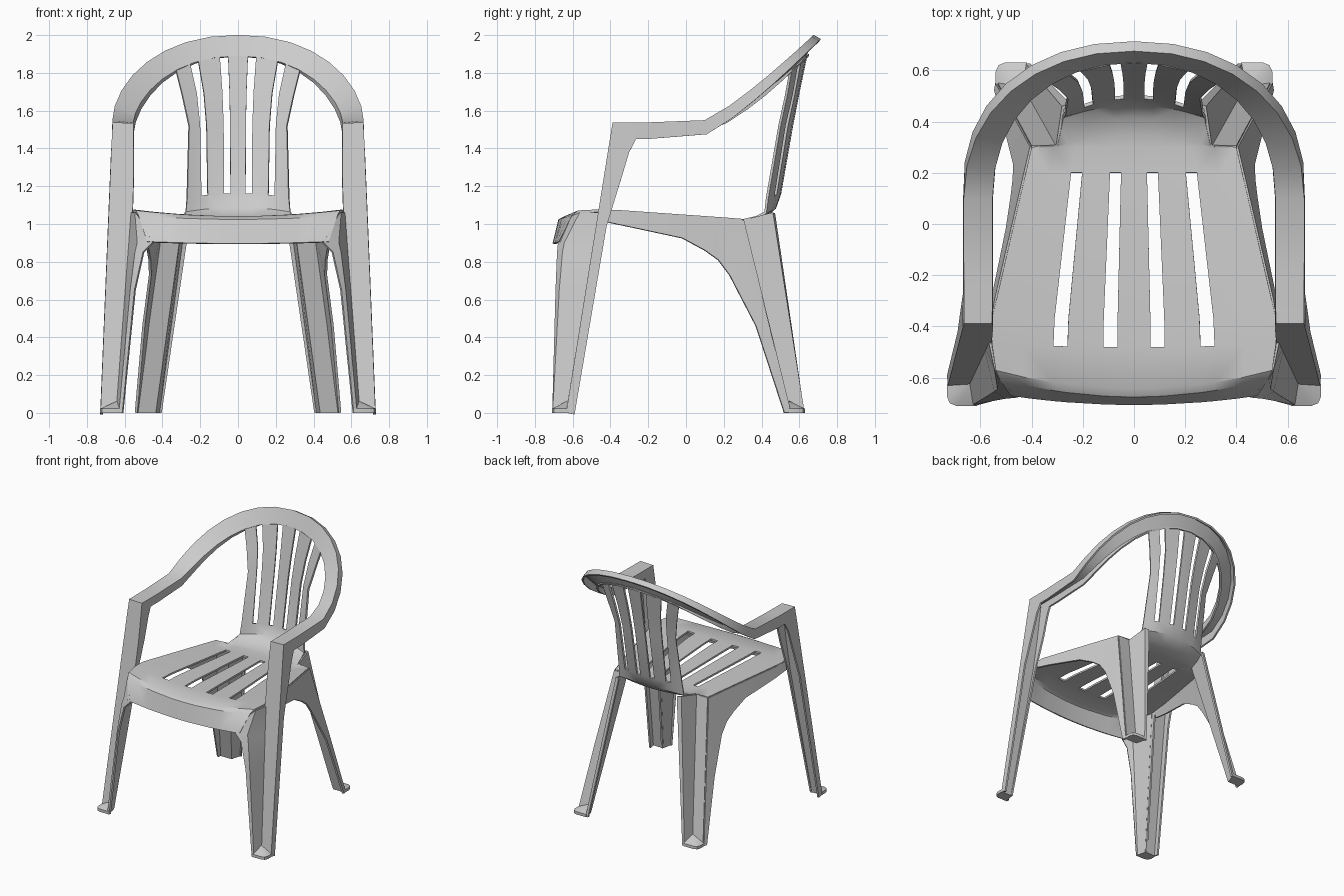
import bpy, bmesh
from math import radians, sin, cos, pi

if "Cube" in bpy.data.objects:
    bpy.data.objects.remove(bpy.data.objects["Cube"])


def finish(name, verts, faces, thick=0.0):
    """Make a half part, mirror it in x, give it sheet thickness and smooth it."""
    me = bpy.data.meshes.new(name)
    me.from_pydata(verts, [], faces)
    bm = bmesh.new()
    bm.from_mesh(me)
    bmesh.ops.recalc_face_normals(bm, faces=bm.faces)
    bm.to_mesh(me)
    bm.free()
    ob = bpy.data.objects.new(name, me)
    bpy.context.collection.objects.link(ob)
    bpy.ops.object.select_all(action='DESELECT')
    bpy.context.view_layer.objects.active = ob
    ob.select_set(True)
    mir = ob.modifiers.new("mirror", 'MIRROR')
    mir.merge_threshold = 0.0005
    bpy.ops.object.modifier_apply(modifier=mir.name)
    if thick:
        sol = ob.modifiers.new("thickness", 'SOLIDIFY')
        sol.thickness = thick
        sol.offset = 0
        bpy.ops.object.modifier_apply(modifier=sol.name)
    bpy.ops.object.shade_smooth_by_angle(angle=radians(32))


def loft(name, rows, skip=lambda r, c: False, thick=0.014):
    """Sheet through rows of points; skip(r, c) leaves holes."""
    n = len(rows[0])
    verts = [p for row in rows for p in row]
    faces = [(r * n + c, r * n + c + 1, (r + 1) * n + c + 1, (r + 1) * n + c)
             for r in range(len(rows) - 1) for c in range(n - 1) if not skip(r, c)]
    finish(name, verts, faces, thick)


# Seat and backrest: one sheet from front apron to top of back
# row: centre y, centre z, edge y, edge z, half width
profile = [
    (-.70, .895, -.665, .905, .48), (-.67, 1.02, -.60, 1.04, .525),
    (-.64, 1.035, -.57, 1.065, .54), (-.48, 1.035, -.47, 1.07, .555),
    (-.37, 1.035, -.37, 1.068, .555), (.20, 1.02, .20, 1.028, .423),
    (.30, 1.015, .30, 1.02, .40), (.35, 1.02, .305, 1.02, .30),
    (.42, 1.04, .37, 1.035, .285), (.47, 1.085, .42, 1.06, .277),
    (.497, 1.16, .43, 1.14, .27), (.56, 1.52, .495, 1.52, .26),
    (.595, 1.70, .53, 1.68, .295), (.635, 1.89, .555, 1.82, .33)]


def spread(y, z):
    """Slots converge towards the back of the seat, then fan out up the back."""
    if z > 1.12:
        return .62 + .19 * ((z - 1.16) / .73) ** 3
    return 1 - .38 * max(0, (y + .48) / .977) ** 1.5


rows = []
for yc, zc, ye, ze, e in profile:
    xs = [0] + [spread(yc, zc) * g for g in (.065, .12, .26, .315)]
    xs += [(xs[-1] + e) / 2, e]
    rows.append([(x, yc + (ye - yc) * (x / e) ** 2, zc + (ze - zc) * (x / e) ** 2) for x in xs])
loft("seat_and_back", rows, skip=lambda r, c: c in (1, 3) and r in (3, 4, 10, 11, 12))


# Front leg band, armrest and top hoop: one continuous channel
# each row: inner lip, inner edge, outer ridge, outer flange
def leg_inner(z):
    return (max(.64 - .075 * z, .557), -.63 + .16 * z, z)


rows = []
for z, lip, flange in ((0, .012, .04), (1.0, .03, .05), (1.25, .07, .085), (1.4, .09, .105)):
    x, y, _ = leg_inner(z)
    xo = .723 - .041 * z
    rows.append([(x, y + lip, z), (x, y, z), (xo, y, z), (xo, y + flange, z - flange * .2)])
for y, lip, flange in ((-.385, .10, .12), (-.20, 0, 0)):
    rows.append([(.558, y + lip, 1.47), (.558, y, 1.53), (.66, y, 1.533), (.66, y + flange, 1.45)])
steps = 8
for k in range(steps + 1):
    c, s = max(0, cos(k / steps * pi / 2)), sin(k / steps * pi / 2)
    u, w = c ** .92, s ** .92
    inner = (.558 * u, .10 + .535 * w, 1.54 + .353 * w ** 1.4)
    ridge = (.66 * u, .10 + .577 * w, 1.545 + .449 * w ** 1.2)
    rows.append([(inner[0], inner[1] + .015 * s, inner[2] - .055 * (1 - s)), inner, ridge,
                 (ridge[0] + .03 * s * c, ridge[1] + .01 + .023 * s, ridge[2] - .07 + .05 * s)])
loft("arms_and_hoop", rows)

# Front leg inner wall, running down from the apron corner
# row: z, lip x and y, corner x and y
loft("front_leg_wall", [
    [(xa, ya, min(z, 1.04)), (xb, yb, z), leg_inner(z)] for z, xa, ya, xb, yb in (
        (1.06, .525, -.60, .54, -.56), (.90, .45, -.672, .528, -.64),
        (.85, .50, -.677, .54, -.65), (.65, .545, -.685, .565, -.667),
        (0, .61, -.702, .625, -.702))])

# Side skirt under the seat edge, sweeping down the rear leg
rows = []
for y, low in ((-.42, 1.01), (-.30, .985), (-.02, .925), (.10, .86), (.17, .81)):
    x, z = .555 - .231 * max(0, y + .37), 1.043 - .07 * y
    rows.append([(x, y, z), (x + .17 * (z - low), y, low)])
rows += [[(.40, .30, 1.02), (.465, .23, .73)],
         [(.476, .44, .46), (.50, .37, .46)],
         [(.535, .55, 0), (.54, .52, 0)]]
loft("side_skirt", rows)

# Rear leg: stepped section from outer crease to rear lip
loft("rear_leg", [
    [(.40, .30, 1.02), (.30, .30, 1.02), (.277, .455, 1.06), (.25, .465, 1.055)],
    [(.535, .55, 0), (.44, .55, 0), (.42, .623, 0), (.405, .62, 0)]])


# Feet: wedge pads with one rounded corner, highest at the inner corner
def foot(name, x0, x1, y0, y1):
    r = .035
    ry = r if y1 > y0 else -r
    plan = [(x0, y0), (x1, y0)]
    plan += [(x1 - r + r * cos(a), y1 - ry + ry * sin(a)) for a in (0, pi / 4, pi / 2)]
    plan += [(x0 - .022, y1)]
    n = len(plan)
    verts = [(x, y, 0) for x, y in plan]
    verts += [(x, y, .022 if k else .065) for k, (x, y) in enumerate(plan)]
    faces = [tuple(range(n))]
    faces += [(k, (k + 1) % n, (k + 1) % n + n, k + n) for k in range(n)]
    faces += [(n, n + k, n + k + 1) for k in range(1, n - 1)]
    finish(name, verts, faces)


foot("front_foot", .635, .73, -.625, -.71)
foot("rear_foot", .44, .54, .545, .63)
